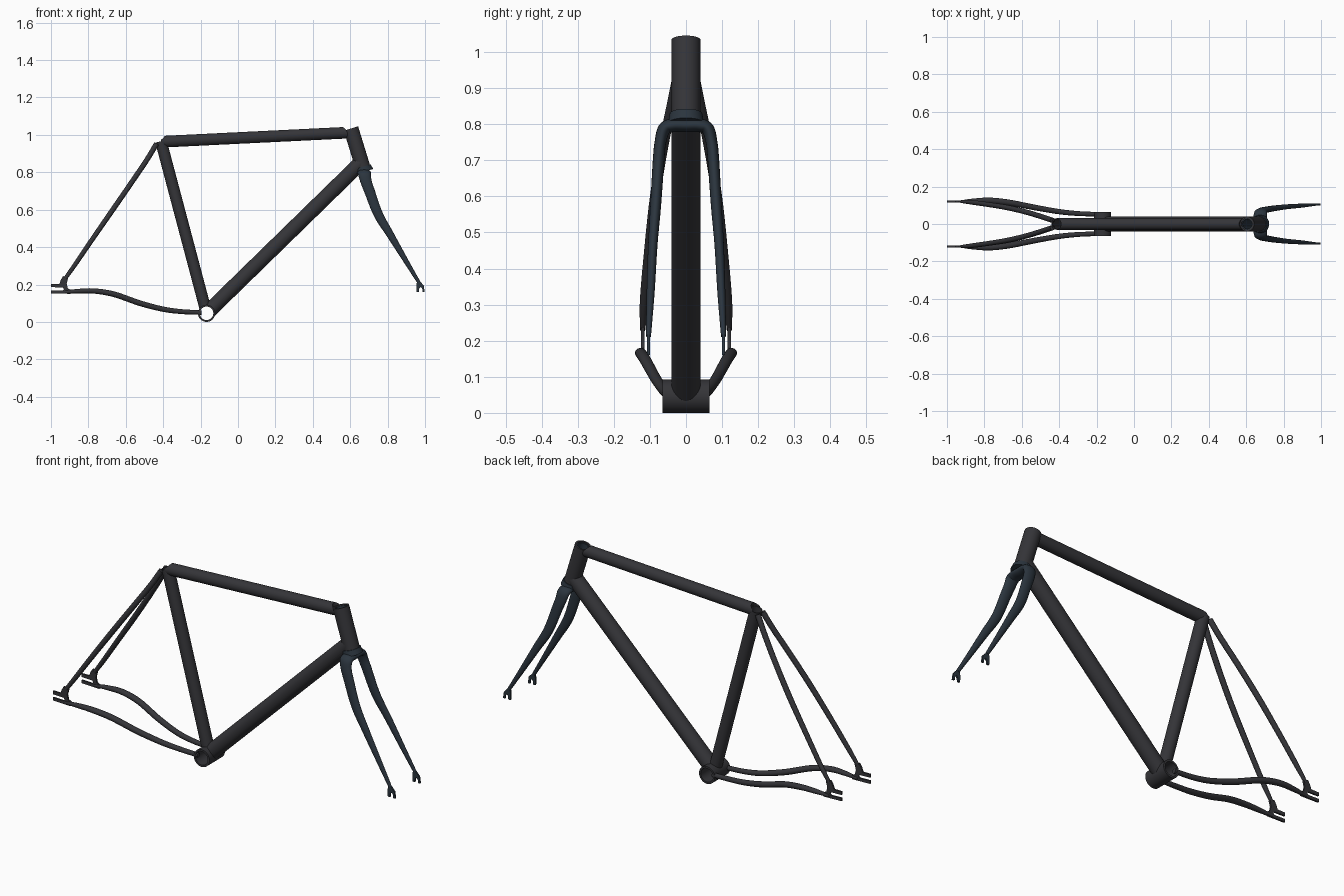
import bpy, bmesh, math
from mathutils import Vector as V

if "Cube" in bpy.data.objects:
    bpy.data.objects.remove(bpy.data.objects["Cube"])

def material(name, rgb):
    m = bpy.data.materials.new(name)
    m.diffuse_color = (*rgb, 1)
    m.use_nodes = True
    m.node_tree.nodes["Principled BSDF"].inputs["Base Color"].default_value = m.diffuse_color
    return m

FRAME = material("frame_paint", (0.035, 0.035, 0.04))
FORK = material("fork_paint", (0.024, 0.035, 0.048))
SEG = 40

def finish(name, bm, mat):
    bmesh.ops.recalc_face_normals(bm, faces=bm.faces)
    me = bpy.data.meshes.new(name)
    bm.to_mesh(me)
    bm.free()
    me.materials.append(mat)
    ob = bpy.data.objects.new(name, me)
    bpy.context.collection.objects.link(ob)
    return ob

def activate(ob):
    bpy.ops.object.select_all(action='DESELECT')
    ob.select_set(True)
    bpy.context.view_layer.objects.active = ob

def bridge(bm, a, b):
    n = len(a)
    for i in range(n):
        bm.faces.new((a[i], a[(i + 1) % n], b[(i + 1) % n], b[i]))

def tube(name, a, b, r, r2=None, bore=0, mat=FRAME):
    """Straight tube from a to b, solid or bored through."""
    a, b = V(a), V(b)
    d = (b - a).normalized()
    u = d.orthogonal().normalized()
    w = d.cross(u)
    bm = bmesh.new()
    def ring(p, rad):
        return [bm.verts.new(p + rad * (math.cos(t) * u + math.sin(t) * w))
                for t in (2 * math.pi * i / SEG for i in range(SEG))]
    o1, o2 = ring(a, r), ring(b, r2 or r)
    bridge(bm, o1, o2)
    if bore:
        i1, i2 = ring(a, bore), ring(b, bore)
        bridge(bm, i1, i2)
        bridge(bm, o1, i1)
        bridge(bm, o2, i2)
    else:
        bm.faces.new(o1)
        bm.faces.new(o2)
    return finish(name, bm, mat)

def sweep(name, pts, ref, mat=FRAME, steps=6, seg=20):
    """Smooth oval sweep through (x, y, z, radius along ref, other radius)."""
    P = [V(p) for p in pts]
    P = [2 * P[0] - P[1]] + P + [2 * P[-1] - P[-2]]
    path = []
    for k in range(1, len(P) - 2):
        p0, p1, p2, p3 = P[k - 1:k + 3]
        for s in range(steps):
            t = s / steps
            path.append(0.5 * (2 * p1 + (p2 - p0) * t + (2 * p0 - 5 * p1 + 4 * p2 - p3) * t * t
                               + (3 * p1 - p0 - 3 * p2 + p3) * t ** 3))
    path.append(P[-2])
    bm = bmesh.new()
    prev = None
    for i, p in enumerate(path):
        c = V(p[:3])
        t = (V(path[min(i + 1, len(path) - 1)][:3]) - V(path[max(i - 1, 0)][:3])).normalized()
        e = (V(ref) - t * t.dot(V(ref))).normalized()
        f = t.cross(e)
        ring = [bm.verts.new(c + p[3] * math.cos(q) * e + p[4] * math.sin(q) * f)
                for q in (2 * math.pi * j / seg for j in range(seg))]
        if prev:
            bridge(bm, prev, ring)
        else:
            bm.faces.new(ring)
        prev = ring
    bm.faces.new(prev)
    return finish(name, bm, mat)

def plate(name, outline, y, thick, mat):
    bm = bmesh.new()
    f = bm.faces.new([bm.verts.new((x, y - thick / 2, z)) for x, z in outline])
    r = bmesh.ops.extrude_face_region(bm, geom=[f])
    bmesh.ops.translate(bm, vec=(0, thick, 0),
                        verts=[v for v in r["geom"] if isinstance(v, bmesh.types.BMVert)])
    return finish(name, bm, mat)

def cope(ob, *cutters):
    activate(ob)
    for c in cutters:
        m = ob.modifiers.new("cope", 'BOOLEAN')
        m.operation, m.solver, m.object = 'DIFFERENCE', 'EXACT', c
        bpy.ops.object.modifier_apply(modifier=m.name)

BB = V((-0.168, 0, 0.046))
SEAT = V((-0.412, 0, 0.966))
HT, HB = V((0.604, 0, 1.034)), V((0.669, 0, 0.822))
ha = (HB - HT).normalized()
sa = (SEAT - BB).normalized()

# Hidden cutters for the tube joints
cut_bb = tube("cutter_bracket", BB - V((0, .2, 0)), BB + V((0, .2, 0)), 0.041)
cut_head = tube("cutter_head", HT - ha * .15, HB + ha * .15, 0.0385)
cut_seat = tube("cutter_seat", SEAT - sa * .2, SEAT + sa * .15, 0.0285)

# Main triangle
tube("bottom_bracket", BB - V((0, .065, 0)), BB + V((0, .065, 0)), 0.046, bore=0.036)
tube("head_tube", HT, HB, 0.04, bore=0.031)
cope(tube("seat_tube", BB, SEAT, 0.031, bore=0.026), cut_bb)
cope(tube("top_tube", (-0.412, 0, 0.963), (0.61, 0, 1.013), 0.031), cut_seat, cut_head)
cope(tube("down_tube", BB, (0.66, 0, 0.854), 0.04), cut_bb, cut_head)
for c in (cut_bb, cut_head, cut_seat):
    bpy.data.objects.remove(c)

# Rear stays and dropouts
chain = [(-0.195, .052, .050, .012, .012), (-0.30, .056, .055, .013, .013),
         (-0.40, .066, .068, .014, .014), (-0.524, .087, .100, .015, .015),
         (-0.66, .113, .147, .016, .015), (-0.765, .125, .165, .016, .014),
         (-0.85, .124, .165, .013, .012), (-0.925, .120, .160, .007, .008)]
stay = [(-0.436, .020, .952, .014, .014), (-0.485, .036, .870, .014, .014),
        (-0.57, .062, .744, .014, .014), (-0.67, .086, .599, .014, .014),
        (-0.78, .104, .440, .013, .013), (-0.87, .116, .308, .012, .012),
        (-0.925, .120, .230, .007, .010)]
rear = [(-1, .203), (-.955, .203), (-.947, .225), (-.935, .245), (-.908, .235), (-.916, .205),
        (-.91, .18), (-.89, .168), (-.895, .15), (-1, .153), (-1, .169), (-.937, .167),
        (-.93, .175), (-.937, .184), (-1, .186)]
front = [(.955, .16), (.953, .19), (.958, .225), (.975, .215), (.993, .195), (.998, .16),
         (.987, .16), (.985, .178), (.976, .187), (.968, .178), (.967, .16)]
for side, s in (("left", 1), ("right", -1)):
    flip = lambda pts: [(p[0], s * p[1], *p[2:]) for p in pts]
    sweep(side + "_chain_stay", flip(chain), (0, 1, 0))
    sweep(side + "_seat_stay", flip(stay), (0, 1, 0))
    plate(side + "_rear_dropout", rear, s * 0.12, 0.009, FRAME)
    plate(side + "_fork_dropout", front, s * 0.104, 0.009, FORK)

# Fork: both blades and the crown as one sweep, plus collar and steerer
half = [(.675, .036, .797, .036, .019), (.677, .060, .787, .034, .018),
        (.685, .071, .750, .030, .016), (.703, .076, .700, .028, .016),
        (.750, .084, .575, .025, .015), (.815, .092, .465, .020, .013),
        (.893, .098, .334, .014, .011), (.966, .104, .213, .009, .007)]
blades = [(x, -y, *r) for x, y, *r in reversed(half)] + [(.675, 0, .797, .036, .019)] + half
sweep("fork_blades", blades, (1, 0, 0), FORK)
tube("fork_collar", HB - ha * .008, HB + ha * .02, 0.045, 0.05, mat=FORK)
tube("fork_steerer", HT + ha * .006, HB, 0.031, bore=0.026, mat=FORK)

# Smooth shading with crisp rims
for ob in list(bpy.data.objects):
    activate(ob)
    bpy.ops.object.shade_smooth_by_angle(angle=math.radians(35))
